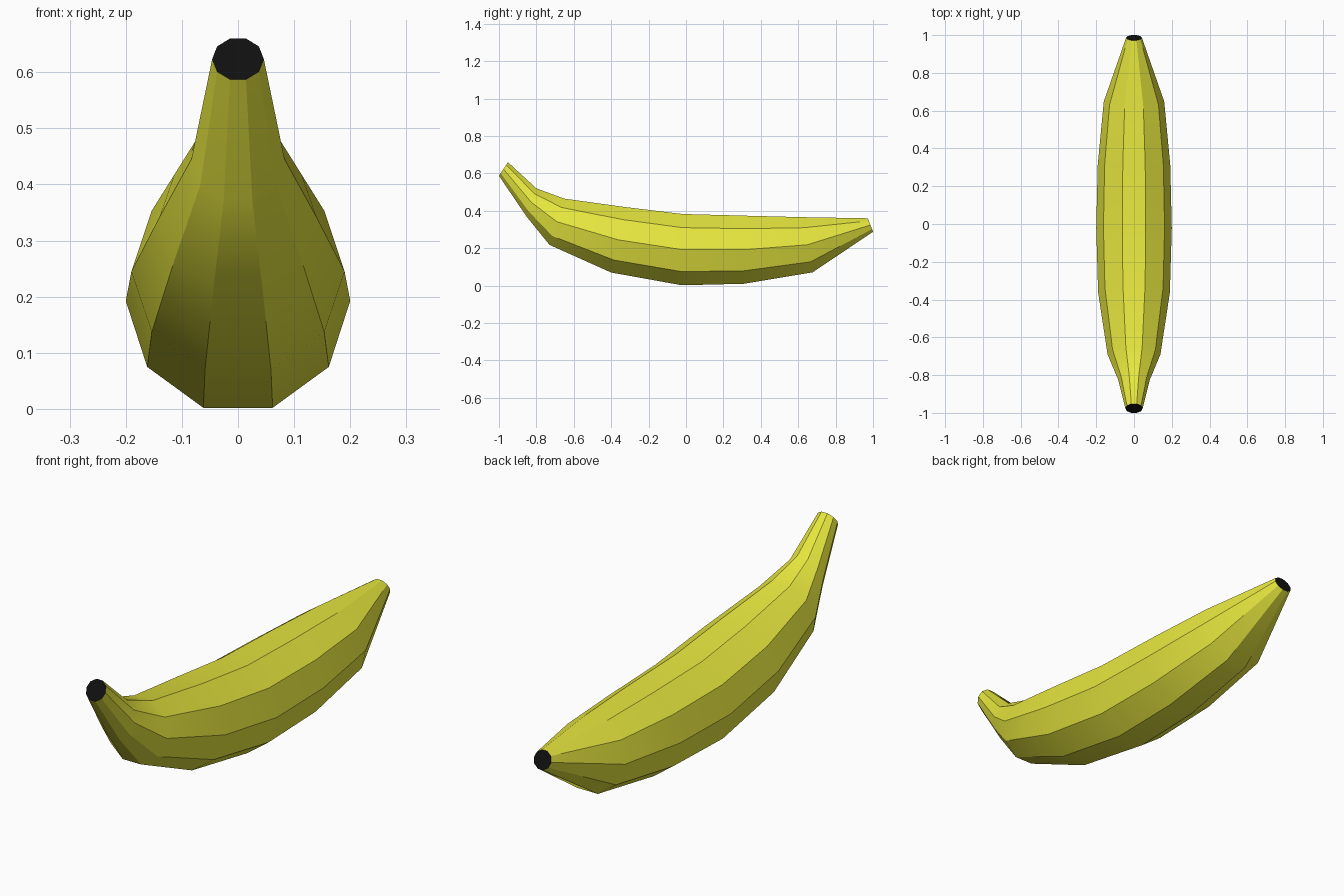
import bpy, bmesh
from math import sin, cos, pi, radians
from mathutils import Vector

if "Cube" in bpy.data.objects:
    bpy.data.objects.remove(bpy.data.objects["Cube"])

SIDES = 10

# Each ring in side profile: underside (y, z), top (y, z), half width in x
RINGS = [
    ((-1.00, 0.587), (-0.952, 0.66), 0.046),
    ((-0.853, 0.370), (-0.80, 0.52), 0.083),
    ((-0.73, 0.218), (-0.65, 0.465), 0.14),
    ((-0.40, 0.070), (-0.325, 0.42), 0.19),
    ((-0.022, 0.002), (-0.02, 0.383), 0.20),
    ((0.31, 0.010), (0.315, 0.374), 0.192),
    ((0.677, 0.071), (0.62, 0.366), 0.16),
    ((1.00, 0.288), (0.972, 0.36), 0.042),
]


def material(name, colour):
    mat = bpy.data.materials.new(name)
    mat.diffuse_color = colour
    mat.use_nodes = True
    mat.node_tree.nodes["Principled BSDF"].inputs["Base Color"].default_value = mat.diffuse_color
    return mat


def ring_points(low, high, radius):
    """Tilted decagon with flat sides at its top and underside."""
    low, high = Vector((0, *low)), Vector((0, *high))
    centre = (low + high) / 2
    up = (high - low) / 2 / sin(radians(72))
    return [centre + Vector((radius * cos(a), 0, 0)) + up * sin(a)
            for a in (2 * pi * i / SIDES for i in range(SIDES))]


# Banana skin lofted through the rings
bm = bmesh.new()
loops = [[bm.verts.new(p) for p in ring_points(*r)] for r in RINGS]
for a, b in zip(loops, loops[1:]):
    for i in range(SIDES):
        j = (i + 1) % SIDES
        bm.faces.new((a[i], a[j], b[j], b[i]))

# Dark cut ends
for end in (loops[0], loops[-1]):
    bm.faces.new(end).material_index = 1
bmesh.ops.recalc_face_normals(bm, faces=bm.faces)

mesh = bpy.data.meshes.new("banana")
bm.to_mesh(mesh)
bm.free()
mesh.materials.append(material("yellow_skin", (0.8, 0.8, 0.05, 1)))
mesh.materials.append(material("dark_ends", (0.005, 0.005, 0.005, 1)))

banana = bpy.data.objects.new("banana", mesh)
bpy.context.collection.objects.link(banana)

# Smooth along the length, crisp ridges around the section
bpy.context.view_layer.objects.active = banana
banana.select_set(True)
bpy.ops.object.shade_smooth_by_angle(angle=radians(30))
